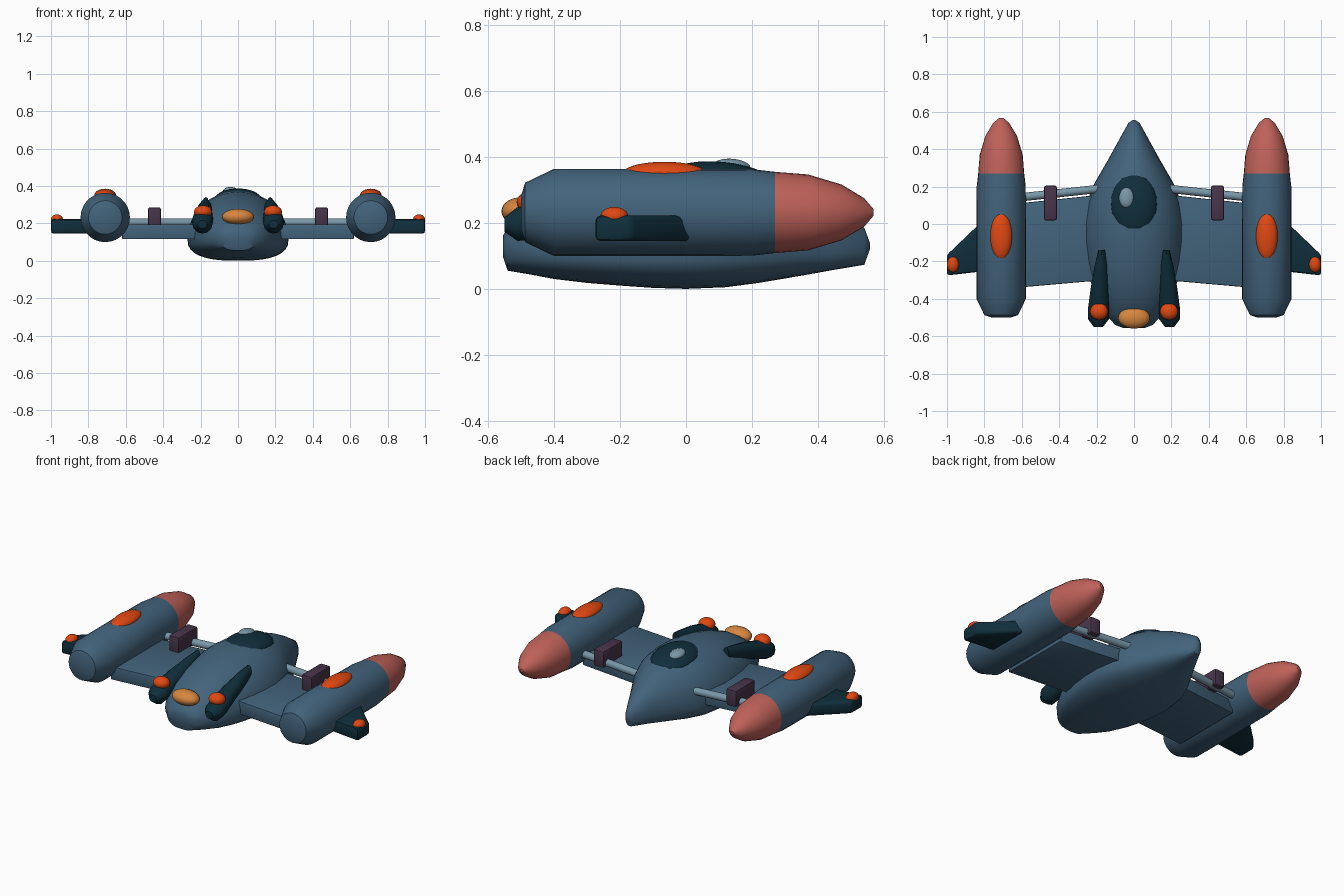
import bpy, bmesh, math
from mathutils import Matrix, Vector

if "Cube" in bpy.data.objects:
    bpy.data.objects.remove(bpy.data.objects["Cube"])


def mat(name, rgb):
    m = bpy.data.materials.new(name)
    m.diffuse_color = (*rgb, 1)
    m.use_nodes = True
    m.node_tree.nodes["Principled BSDF"].inputs["Base Color"].default_value = m.diffuse_color
    return m


BLUE = mat("slate blue", (0.055, 0.125, 0.20))
TEAL = mat("dark teal", (0.005, 0.028, 0.045))
RED = mat("dusty red", (0.52, 0.12, 0.10))
ORANGE = mat("bright orange", (0.75, 0.065, 0.006))
TAN = mat("amber", (0.68, 0.24, 0.05))
STEEL = mat("pale steel", (0.19, 0.31, 0.39))
PLUM = mat("plum", (0.065, 0.035, 0.07))


def finish(bm, name, *mats, angle=40):
    bmesh.ops.recalc_face_normals(bm, faces=bm.faces)
    me = bpy.data.meshes.new(name)
    bm.to_mesh(me)
    bm.free()
    for m in mats:
        me.materials.append(m)
    ob = bpy.data.objects.new(name, me)
    bpy.context.collection.objects.link(ob)
    bpy.ops.object.select_all(action='DESELECT')
    ob.select_set(True)
    bpy.context.view_layer.objects.active = ob
    bpy.ops.object.shade_smooth_by_angle(angle=math.radians(angle))
    return ob


def loft(name, stations, *mats, n=32, belly=2.0, angle=40, split=None):
    """Stations are (y, centre x, centre z, half width, height up, depth down)."""
    bm = bmesh.new()
    rings = []
    for y, cx, cz, w, up, dn in stations:
        ring = []
        for i in range(n):
            a = 2 * math.pi * i / n
            c, s = math.cos(a), math.sin(a)
            e = 2 / (belly if s < 0 else 2)
            x = math.copysign(abs(c) ** e, c) * w
            z = math.copysign(abs(s) ** e, s) * (up if s > 0 else dn)
            ring.append(bm.verts.new((cx + x, y, cz + z)))
        rings.append(ring)
    for a, b in zip(rings, rings[1:]):
        for i in range(n):
            j = (i + 1) % n
            bm.faces.new((a[i], a[j], b[j], b[i]))
    bm.faces.new(rings[0])
    bm.faces.new(rings[-1])
    if split is not None:
        for f in bm.faces:
            f.material_index = int(f.calc_center_median().y > split)
    return finish(bm, name, *mats, angle=angle)


def blob(name, at, radii, m, tilt=0):
    bm = bmesh.new()
    bmesh.ops.create_uvsphere(bm, u_segments=24, v_segments=14, radius=1)
    bm.transform(Matrix.Translation(at) @ Matrix.Rotation(math.radians(tilt), 4, 'X')
                 @ Matrix.Diagonal((*radii, 1)))
    return finish(bm, name, m)


def slab(name, outline, z0, z1, m, bevel):
    bm = bmesh.new()
    lo = [bm.verts.new((x, y, z0)) for x, y in outline]
    hi = [bm.verts.new((x, y, z1)) for x, y in outline]
    n = len(outline)
    bm.faces.new(lo)
    bm.faces.new(hi)
    for i in range(n):
        j = (i + 1) % n
        bm.faces.new((lo[i], lo[j], hi[j], hi[i]))
    bmesh.ops.recalc_face_normals(bm, faces=bm.faces)
    bmesh.ops.bevel(bm, geom=bm.edges[:], offset=bevel, segments=2,
                    profile=0.5, affect='EDGES')
    return finish(bm, name, m)


def rod(name, p, q, r, m):
    p, q = Vector(p), Vector(q)
    bm = bmesh.new()
    bmesh.ops.create_cone(bm, cap_ends=True, segments=16, radius1=r, radius2=r,
                          depth=(q - p).length)
    bm.transform(Matrix.Translation((p + q) / 2)
                 @ (q - p).to_track_quat('Z', 'Y').to_matrix().to_4x4())
    return finish(bm, name, m)


# Hull: (y, half width, bottom, widest height, top)
hull = [(-.555, .06, .10, .13, .16), (-.54, .10, .055, .13, .185),
        (-.48, .155, .045, .125, .24), (-.4, .20, .03, .12, .29),
        (-.3, .235, .018, .117, .328), (-.2, .257, .01, .115, .352),
        (-.1, .268, .003, .115, .367), (0, .27, 0, .115, .374),
        (.12, .252, .005, .115, .37), (.22, .21, .018, .115, .35),
        (.35, .135, .04, .12, .297), (.45, .08, .058, .125, .243),
        (.54, .03, .073, .13, .185), (.557, .006, .12, .13, .14)]
loft("hull", [(y, 0, m, w, t - m, m - b) for y, w, b, m, t in hull], BLUE, belly=2.6)

# Canopy, its highlight bubble and the tail light
blob("canopy", (0, .105, .327), (.125, .165, .058), TEAL, tilt=-5)
blob("canopy_bubble", (-.04, .14, .372), (.04, .055, .022), STEEL, tilt=-5)
blob("tail_light", (0, -.502, .235), (.085, .057, .042), TAN)

for s, side in ((-1, "left"), (1, "right")):
    # Engine pod with a red nose cone
    pod = [(-.50, .05), (-.487, .09), (-.40, .132), (.0, .132), (.20, .131), (.27, .123),
           (.37, .115), (.47, .085), (.54, .043), (.568, .01)]
    loft(side + "_pod", [(y, s * .71, .2315, r, r, r) for y, r in pod],
         BLUE, RED, n=28, angle=35, split=.27)
    blob(side + "_pod_blister", (s * .71, -.065, .35), (.058, .127, .035), ORANGE)

    # Wing slab, cross strut and strut clamp
    slab(side + "_wing", [(s * x, y) for x, y in
                          ((.05, .17), (.62, .11), (.62, -.34), (.05, -.29))],
         .115, .195, BLUE, .006)
    rod(side + "_strut", (s * .15, .192, .205), (s * .65, .138, .205), .022, STEEL)
    slab(side + "_clamp", [(s * x, y) for x, y in
                           ((.413, .02), (.481, .02), (.481, .205), (.413, .205))],
         .185, .285, PLUM, .009)

    # Outer fin with tip light
    slab(side + "_fin", [(s * x, y) for x, y in
                         ((.78, .045), (1.0, -.165), (1.0, -.275), (.78, -.25))],
         .145, .222, TEAL, .014)
    blob(side + "_fin_light", (s * .968, -.217, .22), (.032, .042, .028), ORANGE)

    # Rear fairing with light
    fairing = [(-.14, .172, .30, .018, .04, .04), (-.22, .175, .285, .035, .04, .05),
               (-.34, .183, .255, .048, .045, .06), (-.46, .19, .215, .057, .05, .065),
               (-.51, .19, .2, .055, .048, .055), (-.55, .19, .195, .025, .022, .022)]
    loft(side + "_fairing", [(y, s * x, z, w, u, d) for y, x, z, w, u, d in fairing],
         TEAL, n=12)
    blob(side + "_fairing_light", (s * .187, -.468, .262), (.048, .045, .034), ORANGE)
